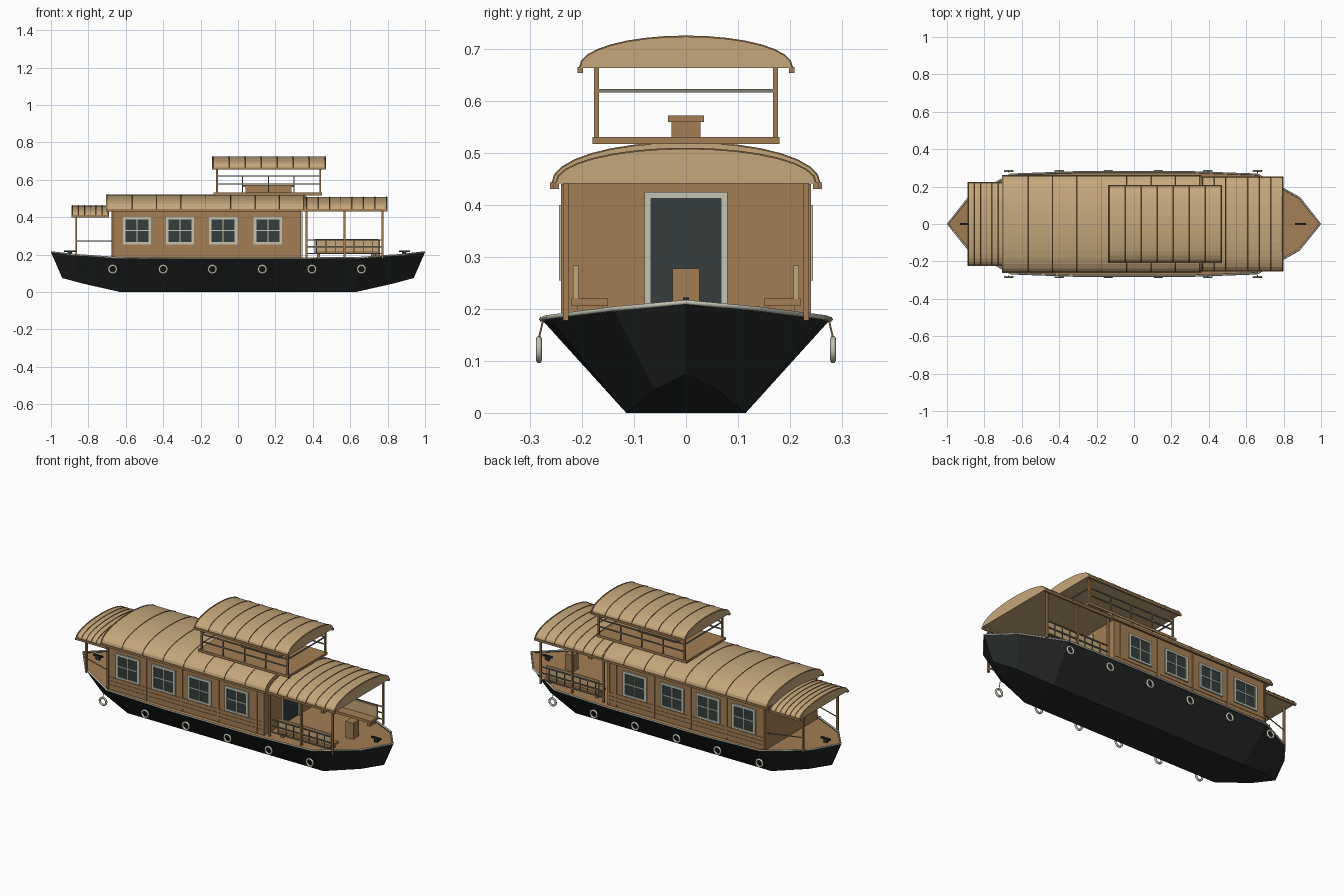
import bpy, bmesh, math
from mathutils import Vector

if "Cube" in bpy.data.objects:
    bpy.data.objects.remove(bpy.data.objects["Cube"])

def mat(name, c):
    m = bpy.data.materials.new(name)
    m.diffuse_color = (*c, 1)
    m.use_nodes = True
    m.node_tree.nodes["Principled BSDF"].inputs["Base Color"].default_value = m.diffuse_color
    return m

HULL = mat("hull_black", (.018, .022, .021))
WOOD = mat("wood", (.37, .21, .09))
DARKWOOD = mat("dark_wood", (.22, .12, .05))
THATCH = mat("roof_tan", (.56, .39, .20))
TRIM = mat("trim_pale", (.55, .55, .45))
GLASS = mat("dark_glass", (.035, .048, .045))
RAIL = mat("rail_grey", (.22, .22, .17))

def mesh_obj(name, bm, m):
    bmesh.ops.recalc_face_normals(bm, faces=bm.faces)
    me = bpy.data.meshes.new(name)
    bm.to_mesh(me)
    bm.free()
    o = bpy.data.objects.new(name, me)
    bpy.context.collection.objects.link(o)
    me.materials.append(m)
    return o

def box(name, x0, x1, y0, y1, z0, z1, m):
    bm = bmesh.new()
    bmesh.ops.create_cube(bm, size=1)
    for v in bm.verts:
        v.co = Vector(((x0 + x1) / 2 + v.co.x * (x1 - x0),
                       (y0 + y1) / 2 + v.co.y * (y1 - y0),
                       (z0 + z1) / 2 + v.co.z * (z1 - z0)))
    return mesh_obj(name, bm, m)

def pair(name, x0, x1, y0, y1, z0, z1, m):
    for s, side in ((-1, "front"), (1, "back")):
        a, b = sorted((s * y0, s * y1))
        box(f"{name}_{side}", x0, x1, a, b, z0, z1, m)

def tube(name, pts, r, m, closed=False):
    cu = bpy.data.curves.new(name, 'CURVE')
    cu.dimensions = '3D'
    cu.bevel_depth = r
    cu.bevel_resolution = 1
    cu.use_fill_caps = True
    sp = cu.splines.new('POLY')
    sp.points.add(len(pts) - 1)
    for p, q in zip(sp.points, pts):
        p.co = (*q, 1)
    sp.use_cyclic_u = closed
    cu.materials.append(m)
    o = bpy.data.objects.new(name, cu)
    bpy.context.collection.objects.link(o)
    return o

# Hull stations for one end: top x, half width, z / bottom x, half width, z
half = [(1, 0, .213, .94, 0, .075), (.885, .14, .2, .83, .06, .045),
        (.66, .265, .184, .63, .115, 0), (.3, .278, .18, .3, .115, 0)]
stations = half + [(-a, b, c, -d, e, f) for a, b, c, d, e, f in reversed(half)]
bm = bmesh.new()
dk = bmesh.new()
rows, drows = [], []
for tx, tw, tz, bx, bw, bz in stations:
    rows.append([bm.verts.new(p) for p in ((tx, -tw, tz), (bx, -bw, bz), (bx, bw, bz), (tx, tw, tz))])
    drows.append([dk.verts.new((tx * .995, s * tw * .985, tz - .006)) for s in (-1, 1)])
for a, b in zip(rows, rows[1:]):
    for i in range(3):
        bm.faces.new((a[i], a[i + 1], b[i + 1], b[i]))
for a, b in zip(drows, drows[1:]):
    dk.faces.new((a[0], a[1], b[1], b[0]))
for b in (bm, dk):
    bmesh.ops.remove_doubles(b, verts=b.verts, dist=.0005)
mesh_obj("hull", bm, HULL)
mesh_obj("deck", dk, WOOD)
outline = [(s[0] * .996, -s[1], s[2]) for s in stations] + [(s[0], s[1], s[2]) for s in stations[-2:0:-1]]
tube("gunwale", outline, .005, TRIM, True)

# Cabin with battens and planks
box("cabin", -.675, .335, -.236, .236, .172, .445, WOOD)
for x in (-.67, -.425, -.195, .04, .285, .33):
    pair("cabin_batten", x - .006, x + .006, .234, .241, .175, .44, DARKWOOD if abs(x) > .5 else WOOD)
for z in (.19, .212, .234):
    pair("cabin_plank", -.675, .335, .234, .2385, z, z + .016, WOOD)

# Windows
for x in (-.54, -.31, -.08, .16):
    pair("window_glass", x - .066, x + .066, .23, .2385, .262, .392, GLASS)
    for d in (-.069, .069):
        pair("window_jamb", x + d - .007, x + d + .007, .234, .244, .255, .4, TRIM)
    for z in (.255, .388):
        pair("window_rail", x - .062, x + .062, .234, .244, z, z + .012, TRIM)
    pair("window_mullion", x - .003, x + .003, .234, .242, .267, .388, TRIM)
    pair("window_transom", x - .062, x + .062, .234, .242, .325, .331, TRIM)

# Door on the bow end of the cabin
box("door", .33, .338, -.068, .068, .178, .414, GLASS)
pair("door_jamb", .33, .344, .067, .08, .178, .425, TRIM)
box("door_head", .33, .344, -.067, .067, .413, .425, TRIM)

# Arched roofs
def roof(name, x0, x1, w, z0, z1, ribs):
    n = 16
    arc = []
    for i in range(n + 1):
        t = math.pi * i / n
        arc.append((-w * math.cos(t), z0 + .004 + (z1 - z0 - .004) * math.sin(t) ** .95))
    bm = bmesh.new()
    ends = [[bm.verts.new((x, y, z)) for y, z in arc] for x in (x0, x1)]
    for i in range(n + 1):
        j = (i + 1) % (n + 1)
        bm.faces.new((ends[0][i], ends[0][j], ends[1][j], ends[1][i]))
    bm.faces.new(ends[0])
    bm.faces.new(ends[1])
    mesh_obj(name, bm, THATCH)
    for k in range(ribs):
        x = x0 + .006 + (x1 - x0 - .012) * k / (ribs - 1)
        tube(name + "_rib", [(x, y, z) for y, z in arc], .0025, DARKWOOD)
    pair(name + "_eave", x0, x1, w - .006, w + .005, z0 - .006, z0 + .006, WOOD)

roof("main_roof", -.705, .36, .257, .437, .52, 9)
roof("porch_roof", .36, .8, .25, .437, .508, 8)
roof("stern_roof", -.89, -.69, .22, .405, .463, 7)
roof("upper_roof", -.14, .47, .204, .66, .724, 8)

# Bow porch posts, rails and benches
for x in (.367, .57, .772):
    pair("porch_post", x - .005, x + .005, .226, .237, .178, .442, WOOD)
for z in (.205, .242, .278):
    pair("porch_rail", .367, .772, .229, .235, z - .003, z + .003, RAIL)
for x in (.42, .47, .52, .62, .67, .72):
    pair("porch_baluster", x - .002, x + .002, .23, .234, .205, .278, RAIL)
pair("bench_seat", .41, .75, .15, .22, .206, .22, WOOD)
pair("bench_back", .41, .75, .207, .217, .22, .284, THATCH)
for x in (.43, .73):
    pair("bench_leg", x - .008, x + .008, .16, .21, .178, .207, WOOD)
box("helm_console", .71, .76, -.026, .026, .18, .278, WOOD)

# Stern posts and rails
pair("stern_post", -.87, -.86, .152, .162, .19, .41, WOOD)
for s in (-1, 1):
    tube("stern_rail", [(-.865, s * .157, .273), (-.675, s * .22, .273)], .003, RAIL)

# Upper deck
box("upper_floor", -.13, .45, -.18, .18, .517, .531, WOOD)
for x in (-.113, .44):
    pair("upper_post", x - .005, x + .005, .167, .177, .53, .664, WOOD)
    box("upper_end_rail", x - .003, x + .003, -.17, .17, .617, .623, RAIL)
for z in (.577, .62):
    pair("upper_side_rail", -.113, .44, .169, .175, z - .003, z + .003, RAIL)
for x in (.025, .163, .30):
    pair("upper_baluster", x - .003, x + .003, .169, .175, .53, .62, RAIL)
box("upper_table_top", .025, .3, -.035, .035, .56, .572, WOOD)
box("upper_table_base", .04, .285, -.028, .028, .53, .561, WOOD)

# Mooring cleats
for x in (-.9, .89):
    box("cleat_base", x - .012, x + .012, -.006, .006, .19, .215, HULL)
    box("cleat_bar", x - .03, x + .03, -.006, .006, .213, .222, HULL)

# Ring fenders on ropes
for x in (-.67, -.4, -.137, .13, .395, .66):
    for s in (-1, 1):
        bm = bmesh.new()
        me = bpy.data.meshes.new("tmp")
        bm.free()
        bpy.data.meshes.remove(me)
        ring = [(x + .0205 * math.cos(a * math.pi / 8), s * .283, .122 + .0205 * math.sin(a * math.pi / 8))
                for a in range(16)]
        tube("fender_ring", ring, .006, TRIM, True)
        tube("fender_rope", [(x, s * .274, .182), (x, s * .283, .145)], .002, DARKWOOD)
